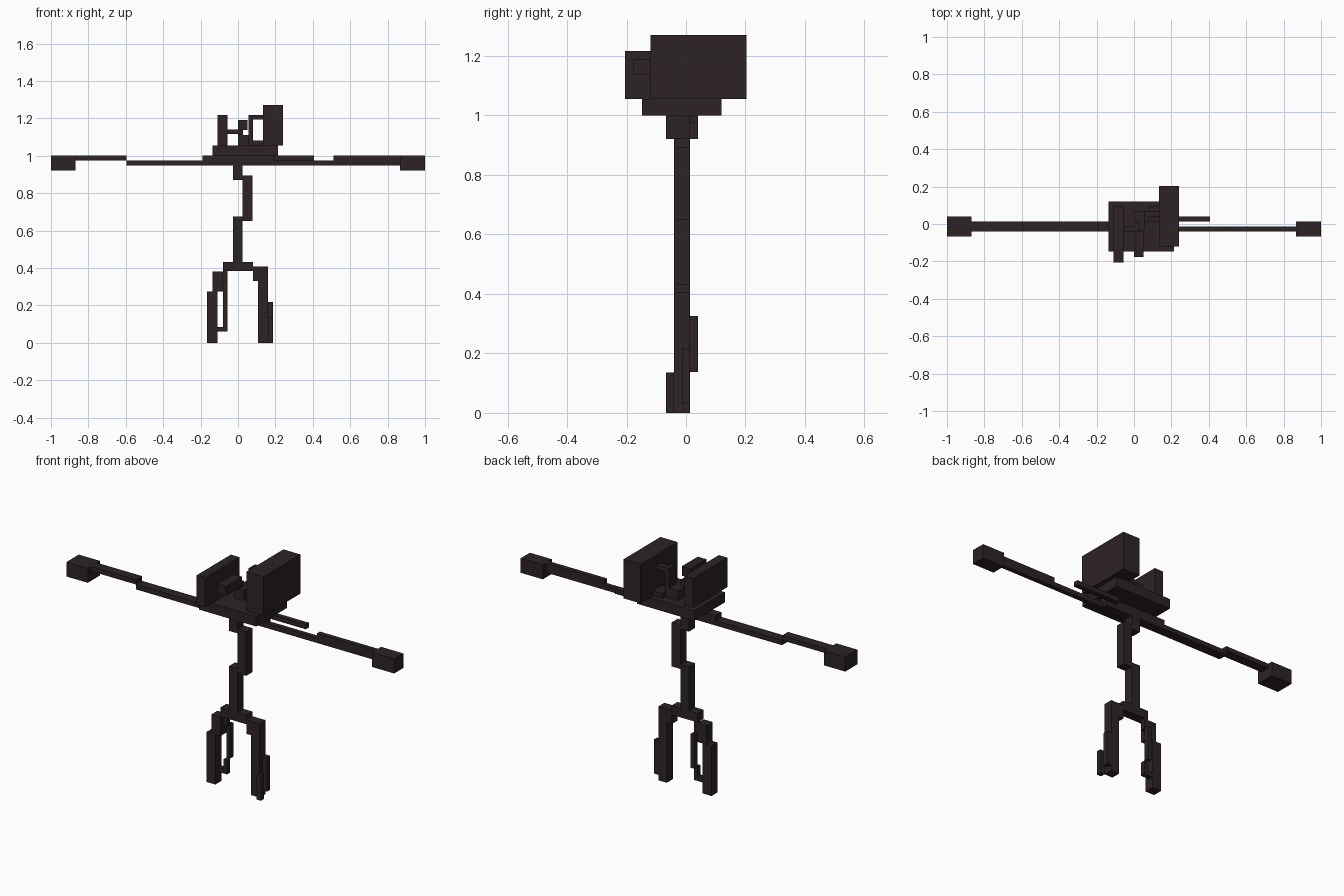
import bpy
import bmesh

mat = bpy.data.materials.new("dark_brown")
mat.diffuse_color = (0.026, 0.017, 0.017, 1)


def blocks(name, *boxes):
    """One object from blocks given as (x0, x1, y0, y1, z0, z1)."""
    bm = bmesh.new()
    for x0, x1, y0, y1, z0, z1 in boxes:
        new = bmesh.ops.create_cube(bm, size=1)["verts"]
        for v in new:
            v.co.x = x1 if v.co.x > 0 else x0
            v.co.y = y1 if v.co.y > 0 else y0
            v.co.z = z1 if v.co.z > 0 else z0
    me = bpy.data.meshes.new(name)
    bm.to_mesh(me)
    bm.free()
    me.materials.append(mat)
    bpy.context.collection.objects.link(bpy.data.objects.new(name, me))


B, F = 0.013, -0.04      # back and front of the two-unit thick limbs
M = -0.014               # middle plane of the limbs

# Arms and hands
blocks("shoulders", (-0.19, 0.19, F, B, 0.947, 1.0))
blocks("left_upper_arm", (-0.595, -0.19, F, B, 0.947, 0.974))
blocks("left_forearm", (-0.87, -0.595, F, B, 0.974, 1.0))
blocks("left_hand", (-1.0, -0.87, -0.067, 0.04, 0.92, 1.0))
blocks("right_upper_arm", (0.19, 0.51, F, M, 0.947, 0.974))
blocks("right_forearm", (0.51, 0.865, F, M, 0.947, 1.0))
blocks("right_hand", (0.865, 1.0, -0.067, B, 0.92, 1.0))
blocks("shoulder_rod", (0.13, 0.405, B, 0.04, 0.974, 1.0))

# Stepped spine and hips
blocks("spine", (-0.027, 0.025, F, B, 0.87, 0.947),
       (0.025, 0.078, F, B, 0.65, 0.893),
       (-0.027, 0.025, F, B, 0.43, 0.676))
blocks("hips", (-0.08, 0.08, F, B, 0.383, 0.433))

# Left leg with a thin bent inner strut
blocks("left_leg", (-0.135, -0.08, F, B, 0.275, 0.38),
       (-0.165, -0.11, F, B, 0.0, 0.275))
blocks("left_leg_strut", (-0.08, -0.057, M, B, 0.325, 0.383),
       (-0.08, -0.057, B, 0.04, 0.137, 0.325),
       (-0.08, -0.057, M, B, 0.06, 0.137),
       (-0.11, -0.057, M, B, 0.06, 0.085))

# Right leg with outer strut and toe
blocks("right_leg", (0.08, 0.16, F, B, 0.33, 0.407),
       (0.108, 0.16, F, B, 0.0, 0.33))
blocks("right_leg_strut", (0.16, 0.187, M, B, 0.03, 0.218))
blocks("right_toe", (0.16, 0.187, -0.067, F, 0.0, 0.135))

# Head: base plate, two side slabs, central snout and connecting rods
blocks("head_base", (-0.135, 0.215, -0.148, 0.12, 1.0, 1.055))
blocks("left_slab", (-0.11, -0.057, -0.205, 0.095, 1.055, 1.217))
blocks("right_slab", (0.135, 0.24, -0.12, 0.203, 1.055, 1.27))
blocks("snout", (0.0, 0.052, -0.177, -0.04, 1.137, 1.19))
blocks("head_core", (0.0, 0.055, -0.03, 0.07, 1.055, 1.11),
       (0.0, 0.027, F, B, 1.11, 1.14))
blocks("cross_rod", (-0.057, 0.0, F, M, 1.115, 1.14))
blocks("head_post", (0.055, 0.08, B, 0.07, 1.055, 1.217),
       (0.08, 0.135, 0.04, 0.067, 1.193, 1.217),
       (0.08, 0.135, B, 0.095, 1.055, 1.082))
